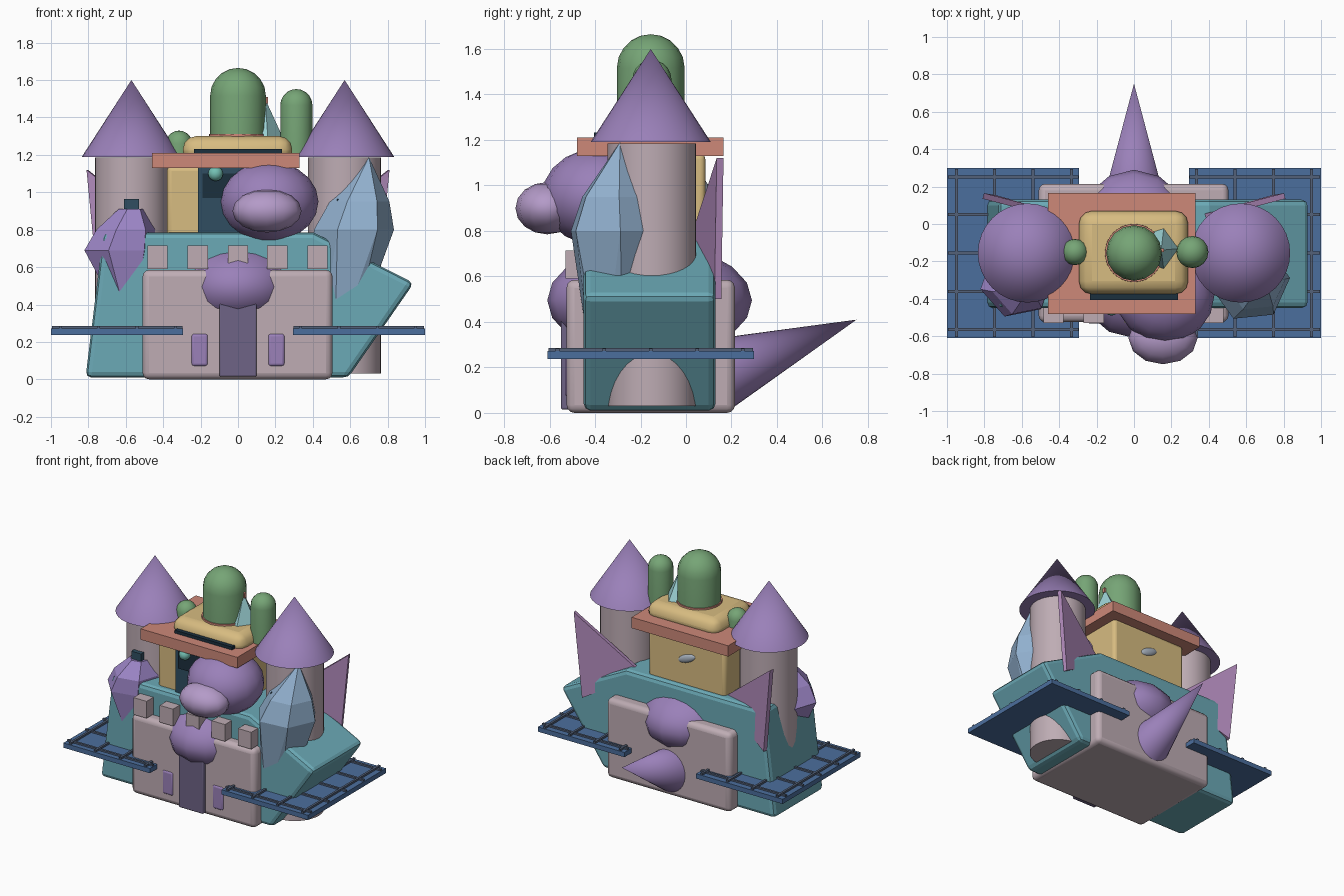
import bpy, bmesh
from math import cos, sin, pi
from mathutils import Vector

if "Cube" in bpy.data.objects:
    bpy.data.objects.remove(bpy.data.objects["Cube"])

COL = {"stone": (.74, .67, .70), "teal": (.42, .66, .71), "violet": (.60, .50, .72),
       "lilac": (.70, .60, .78), "plum": (.43, .39, .52), "navy": (.30, .43, .61),
       "frame": (.33, .38, .47), "sand": (.84, .73, .50), "salmon": (.80, .53, .47),
       "green": (.46, .64, .46), "dark": (.20, .31, .38), "ink": (.13, .20, .25),
       "ice": (.57, .69, .81), "aqua": (.60, .81, .82), "jade": (.45, .75, .70),
       "amethyst": (.62, .53, .79), "wing": (.69, .54, .73), "silver": (.66, .70, .75)}
MATS = {}


def finish(ob, name, col, smooth=None):
    ob.name = name
    if col not in MATS:
        MATS[col] = bpy.data.materials.new(col)
        MATS[col].diffuse_color = (*[c ** 2.2 for c in COL[col]], 1)
    ob.data.materials.append(MATS[col])
    if smooth:
        bpy.ops.object.select_all(action='DESELECT')
        ob.select_set(True)
        bpy.context.view_layer.objects.active = ob
        bpy.ops.object.shade_smooth_by_angle(angle=smooth)
    return ob


def from_bm(bm, name, col, smooth=None):
    bmesh.ops.recalc_face_normals(bm, faces=bm.faces)
    me = bpy.data.meshes.new(name)
    bm.to_mesh(me)
    bm.free()
    ob = bpy.data.objects.new(name, me)
    bpy.context.collection.objects.link(ob)
    return finish(ob, name, col, smooth)


def bevel(ob, width, segments=3):
    m = ob.modifiers.new("bevel", 'BEVEL')
    m.width, m.segments, m.limit_method = width, segments, 'ANGLE'
    return ob


def box(name, col, x, y, z, bev=0):
    """Box given as (min, max) on each axis."""
    bm = bmesh.new()
    bmesh.ops.create_cube(bm, size=1)
    for v in bm.verts:
        v.co = [a[0] + (c + .5) * (a[1] - a[0]) for a, c in zip((x, y, z), v.co)]
    ob = from_bm(bm, name, col, .6 if bev else None)
    return bevel(ob, bev) if bev else ob


def ball(name, col, loc, size, seg=16, rings=10):
    bpy.ops.mesh.primitive_uv_sphere_add(segments=seg, ring_count=rings, location=loc)
    ob = bpy.context.object
    ob.scale = size
    return finish(ob, name, col, .8)


def cone(name, col, base, tip, r1, r2=0, sides=32, smooth=.6):
    a, b = Vector(base), Vector(tip)
    bpy.ops.mesh.primitive_cone_add(vertices=sides, radius1=r1, radius2=r2,
                                    depth=(b - a).length, location=(a + b) / 2)
    ob = bpy.context.object
    ob.rotation_euler = (b - a).to_track_quat('Z', 'Y').to_euler()
    return finish(ob, name, col, smooth)


def prism(name, col, pts, push):
    """Extrude a flat polygon by a vector."""
    bm = bmesh.new()
    f = bm.faces.new([bm.verts.new(p) for p in pts])
    g = bmesh.ops.extrude_face_region(bm, geom=[f])
    for v in g["geom"]:
        if isinstance(v, bmesh.types.BMVert):
            v.co += Vector(push)
    return from_bm(bm, name, col)


def crystal(name, col, rings, sides=6):
    """Faceted hull over rings of (centre, radius, twist)."""
    bm = bmesh.new()
    for c, r, t in rings:
        for i in range(sides if r else 1):
            a = 2 * pi * i / sides + t
            bm.verts.new(Vector(c) + Vector((r * cos(a), r * sin(a), 0)))
    bmesh.ops.convex_hull(bm, input=bm.verts)
    return from_bm(bm, name, col)


def cactus(name, x, y, r, z0, z1, seg=16):
    """Round-topped column turned from a profile."""
    prof = [(0, z0), (r, z0)] + [(r * cos(k * pi / 10), z1 - r + r * sin(k * pi / 10)) for k in range(5)] + [(0, z1)]
    bm = bmesh.new()
    vs = [bm.verts.new((x + p, y, z)) for p, z in prof]
    es = [bm.edges.new(e) for e in zip(vs, vs[1:])]
    bmesh.ops.spin(bm, geom=vs + es, cent=(x, y, 0), axis=(0, 0, 1), angle=2 * pi, steps=seg)
    bmesh.ops.remove_doubles(bm, verts=bm.verts, dist=1e-4)
    return from_bm(bm, name, "green", .8)


# Castle block with battlements, door and windows
box("castle_block", "stone", (-.51, .505), (-.525, .215), (0, .585), .035)
for x in (-.43, -.215, 0, .21, .425):
    box("merlon", "stone", (x - .054, x + .054), (-.53, -.42), (.59, .715))
box("front_door", "plum", (-.1, .1), (-.55, -.5), (.015, .5), .008)
for x in (-.205, .205):
    box("front_window", "violet", (x - .045, x + .045), (-.532, -.5), (.07, .245), .015)

# Leaning teal hull
hull = prism("teal_hull", "teal", [(-.815, -.45, .01), (-.72, -.45, .785), (.405, -.45, .785),
                                   (.94, -.45, .515), (.59, -.45, .01)], (0, .58, 0))
bevel(hull, .03, 2)

# Mirrored towers, panels and wings
for s in (-1, 1):
    cone("tower", "stone", (s * .57, -.15, .03), (s * .57, -.15, 1.185), .195, .195)
    cone("tower_roof", "violet", (s * .57, -.155, 1.19), (s * .57, -.155, 1.6), .265)
    box("tower_window", "dark", (s * .57 - .04, s * .57 + .04), (-.375, -.32), (.88, .965))
    lo, hi = sorted((s * .293, s))
    box("panel", "navy", (lo, hi), (-.61, .30), (.237, .272))
    for x in (.335, .54, .745, .95):
        box("panel_bar", "frame", (s * x - .008, s * x + .008), (-.605, .295), (.268, .286))
    for y in (.25, .05, -.155, -.36, -.565):
        box("panel_bar", "frame", (lo + .005, hi - .005), (y - .008, y + .008), (.268, .284))
    prism("wing", "wing", [(s * .81, .135, 1.12), (s * .75, .125, .5), (s * .33, .01, .74)],
          (-s * .008, .03, 0))

# Creature body, head, snout and tail
ball("creature_body", "violet", (0, -.16, .495), (.35, .45, .25))
ball("creature_head", "violet", (.165, -.38, .95), (.265, .255, .215))
ball("creature_snout", "lilac", (.155, -.61, .9), (.185, .14, .115), 12, 8)
cone("creature_tail", "violet", (0, .13, .165), (0, .75, .41), .165)

# Sandy house with slab roof, doorway and knob
box("house", "sand", (-.38, .25), (-.395, .085), (.7, 1.14), .025)
box("house_door", "dark", (-.215, .1), (-.42, -.38), (.76, 1.135))
box("house_door_glass", "ink", (-.19, .06), (-.428, -.4), (.97, 1.1))
ball("door_knob", "jade", (-.12, -.45, 1.1), (.04, .04, .04), 12, 8)
ob = ball("back_badge", "silver", (-.065, .08, .98), (.08, .02, .03), 12, 8)
ob.rotation_euler.y = .4
box("roof_slab", "salmon", (-.46, .33), (-.48, .165), (1.13, 1.21))
box("roof_cap", "sand", (-.295, .29), (-.375, .07), (1.15, 1.3), .07)
box("cap_slot", "ink", (-.235, .235), (-.405, -.36), (1.208, 1.232))
cone("cactus_collar", "salmon", (0, -.155, 1.25), (0, -.155, 1.312), .158, .155)

# Cactus columns
cactus("cactus_trunk", 0, -.155, .149, 1.2, 1.665)
cactus("cactus_arm_right", .312, -.15, .086, 1.21, 1.552)
cactus("cactus_arm_left", -.315, -.15, .07, 1.2, 1.33)

# Crystals
crystal("cap_crystal", "aqua", [((.12, -.13, 1.26), .135, 0), ((.145, -.14, 1.5), 0, 0)], 5)
box("cap_crystal_tip", "salmon", (.138, .16), (-.15, -.13), (1.475, 1.51))
crystal("blue_crystal", "ice", [((.52, -.32, .16), .09, .5), ((.62, -.31, .80), .215, .1),
                                ((.65, -.31, .95), .16, .1), ((.70, -.29, 1.19), 0, 0)])
crystal("purple_crystal", "amethyst", [((-.57, -.40, .22), 0, 0), ((-.63, -.31, .69), .195, .2),
                                       ((-.6, -.33, .8), .16, .2), ((-.57, -.33, .91), .07, .2)])

for m in bpy.data.materials:
    if m.users and not m.is_grease_pencil:
        m.use_nodes = True
        m.node_tree.nodes["Principled BSDF"].inputs["Base Color"].default_value = m.diffuse_color
